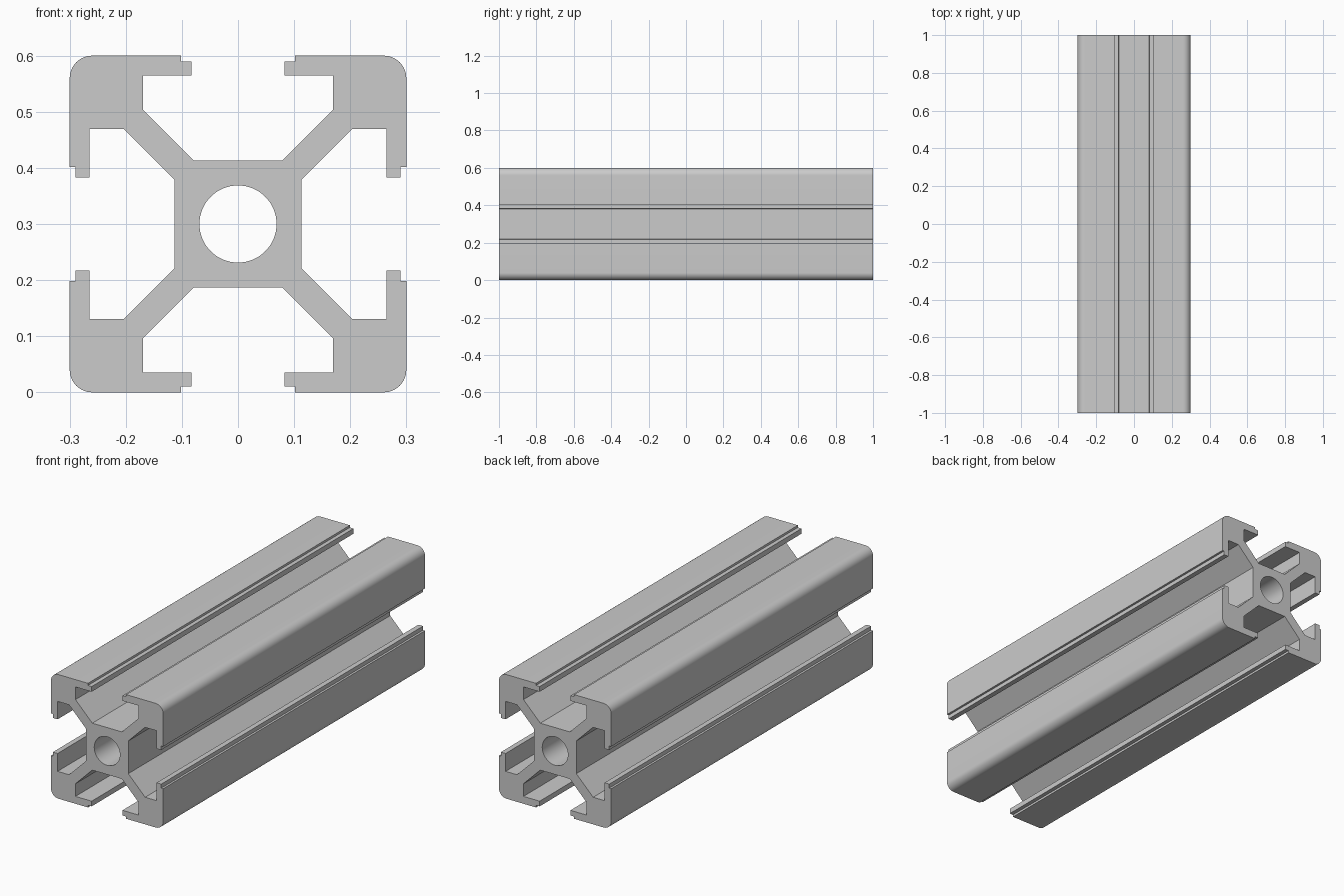
import bpy, bmesh
from math import sin, cos, pi, radians

if "Cube" in bpy.data.objects:
    bpy.data.objects.remove(bpy.data.objects["Cube"])

LENGTH, HALF, R_CORNER, R_BORE = 2.0, 0.3, 0.04, 0.0687

# One eighth of the outline: core corner, diagonal web, slot pocket, stepped lip
eighth = [(0.1135, 0.079), (0.2035, 0.169), (0.2645, 0.169), (0.2645, 0.0825),
          (0.2895, 0.0825), (0.2895, 0.102), (HALF, 0.102)]
c = HALF - R_CORNER
corner = [(c + R_CORNER * cos(i * pi / 24), c + R_CORNER * sin(i * pi / 24)) for i in range(13)]
quarter = eighth + corner + [(y, x) for x, y in reversed(eighth)]

# Repeat the quarter four times around the centre
outline = []
for k in range(4):
    cs, sn = round(cos(k * pi / 2)), round(sin(k * pi / 2))
    outline += [(x * cs - z * sn, x * sn + z * cs) for x, z in quarter]
bore = [(R_BORE * cos(i * pi / 32), R_BORE * sin(i * pi / 32)) for i in range(64)]

bm = bmesh.new()


def loop(points):
    vs = [bm.verts.new((x, -LENGTH / 2, z + HALF)) for x, z in points]
    return [bm.edges.new((vs[i - 1], vs[i])) for i in range(len(vs))]


# Fill between outline and bore, then extrude along the length
bmesh.ops.triangle_fill(bm, use_beauty=True, use_dissolve=False,
                        edges=loop(outline) + loop(bore), normal=(0, -1, 0))
ext = bmesh.ops.extrude_face_region(bm, geom=bm.faces[:], use_keep_orig=True)
bmesh.ops.translate(bm, vec=(0, LENGTH, 0),
                    verts=[g for g in ext["geom"] if isinstance(g, bmesh.types.BMVert)])
bmesh.ops.recalc_face_normals(bm, faces=bm.faces[:])

mesh = bpy.data.meshes.new("slotted_rail")
bm.to_mesh(mesh)
bm.free()
rail = bpy.data.objects.new("slotted_rail", mesh)
bpy.context.collection.objects.link(rail)

# Smooth the rounded corners and bore only
bpy.context.view_layer.objects.active = rail
rail.select_set(True)
bpy.ops.object.shade_smooth_by_angle(angle=radians(30))
